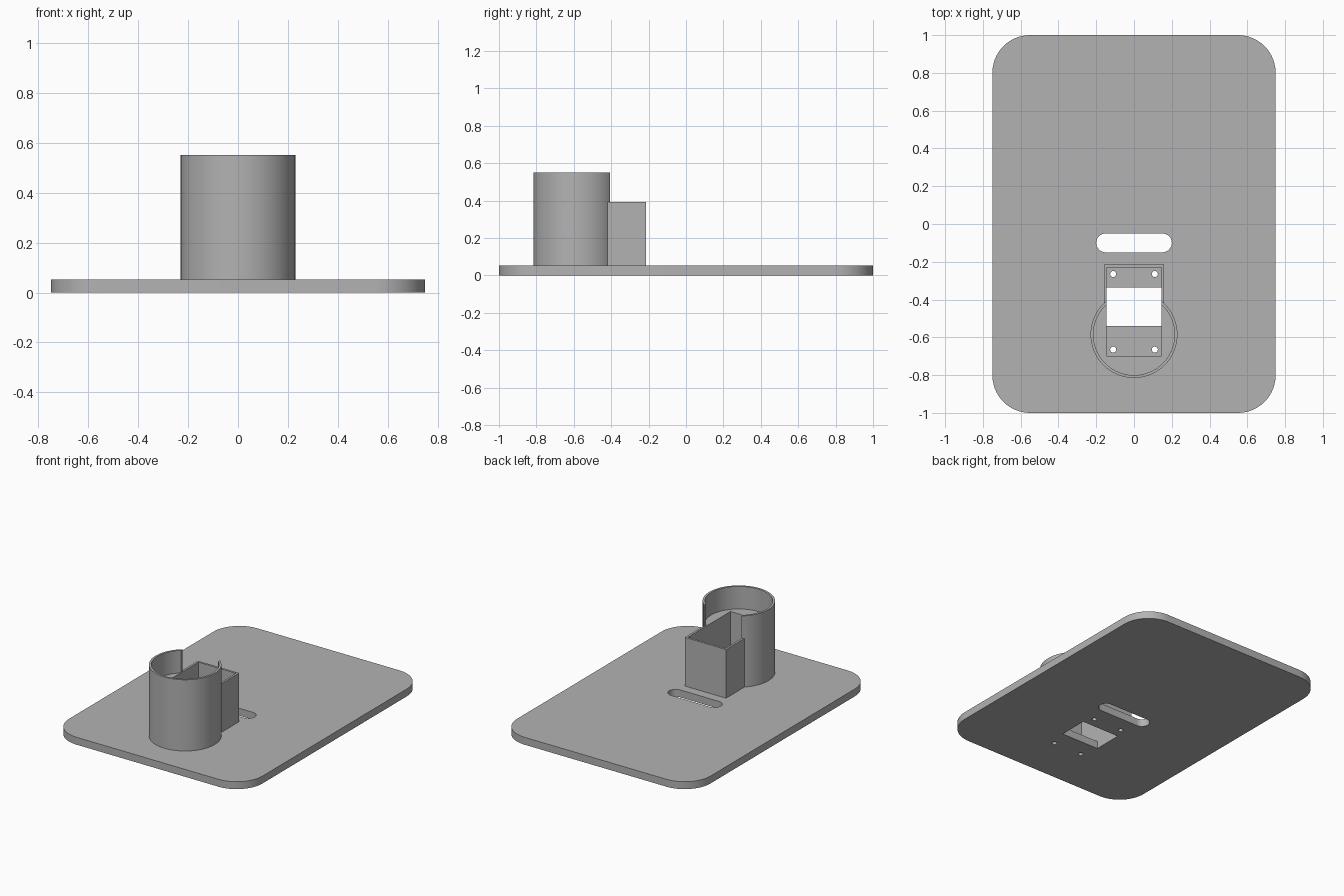
import bpy
import bmesh
import math

if "Cube" in bpy.data.objects:
    bpy.data.objects.remove(bpy.data.objects["Cube"], do_unlink=True)

PLATE_TOP = 0.052
BOX_TOP = 0.393
TUBE_TOP = 0.551
TUBE_Y = -0.585

grey = bpy.data.materials.new("light grey")
grey.use_nodes = True
grey.diffuse_color = (0.45, 0.45, 0.45, 1)
grey.node_tree.nodes["Principled BSDF"].inputs["Base Color"].default_value = (0.45, 0.45, 0.45, 1)


def prism(name, outline, z0, z1):
    """Extrude a closed outline from z0 to z1."""
    bm = bmesh.new()
    face = bm.faces.new([bm.verts.new((x, y, z0)) for x, y in outline])
    side = bmesh.ops.extrude_face_region(bm, geom=[face])
    top = [v for v in side["geom"] if isinstance(v, bmesh.types.BMVert)]
    bmesh.ops.translate(bm, verts=top, vec=(0, 0, z1 - z0))
    bmesh.ops.recalc_face_normals(bm, faces=bm.faces)
    mesh = bpy.data.meshes.new(name)
    bm.to_mesh(mesh)
    bm.free()
    mesh.materials.append(grey)
    obj = bpy.data.objects.new(name, mesh)
    bpy.context.collection.objects.link(obj)
    return obj


def rounded(x0, x1, y0, y1, r, steps=16):
    """Rectangle outline with rounded corners."""
    corners = [(x1 - r, y1 - r), (x0 + r, y1 - r), (x0 + r, y0 + r), (x1 - r, y0 + r)]
    points = []
    for i, (cx, cy) in enumerate(corners):
        for s in range(steps + 1):
            a = math.pi / 2 * (i + s / steps)
            points.append((cx + r * math.cos(a), cy + r * math.sin(a)))
    return points


def rectangle(x0, x1, y0, y1):
    return [(x0, y0), (x1, y0), (x1, y1), (x0, y1)]


def circle(x, y, r, count):
    turn = 2 * math.pi / count
    return [(x + r * math.cos(turn * i), y + r * math.sin(turn * i)) for i in range(count)]


def combine(target, tool, operation):
    """Apply a boolean and discard the tool."""
    tool.hide_render = True
    mod = target.modifiers.new(operation, "BOOLEAN")
    mod.operation = operation
    mod.solver = "EXACT"
    mod.object = tool
    bpy.context.view_layer.objects.active = target
    bpy.ops.object.modifier_apply(modifier=mod.name)
    bpy.data.objects.remove(tool, do_unlink=True)


# Rounded base plate
plate = prism("base_plate_with_holder", rounded(-0.75, 0.75, -1, 1, 0.2), 0, PLATE_TOP)

# Round holder and the square housing behind it
combine(plate, prism("tube", circle(0, TUBE_Y, 0.23, 96), 0.02, TUBE_TOP), "UNION")
combine(plate, prism("housing", rectangle(-0.16, 0.16, TUBE_Y, -0.215), 0.03, BOX_TOP), "UNION")

# Shallow round recess and deep rectangular pocket, which also opens the tube's back
combine(plate, prism("recess", circle(0, TUBE_Y, 0.215, 96), BOX_TOP, 0.7), "DIFFERENCE")
combine(plate, prism("pocket", rectangle(-0.145, 0.145, -0.7, -0.23), PLATE_TOP, 0.8), "DIFFERENCE")

# Openings through the plate: window, cable slot and screw holes
combine(plate, prism("window", rectangle(-0.145, 0.145, -0.54, -0.335), -0.1, 0.1), "DIFFERENCE")
combine(plate, prism("slot", rounded(-0.2, 0.2, -0.15, -0.05, 0.0499), -0.1, 0.1), "DIFFERENCE")
for x in (-0.11, 0.11):
    for y in (-0.265, -0.665):
        combine(plate, prism("screw_hole", circle(x, y, 0.016, 24), -0.1, 0.1), "DIFFERENCE")

bpy.ops.object.select_all(action="DESELECT")
plate.select_set(True)
bpy.context.view_layer.objects.active = plate
bpy.ops.object.shade_smooth_by_angle(angle=math.radians(30))
